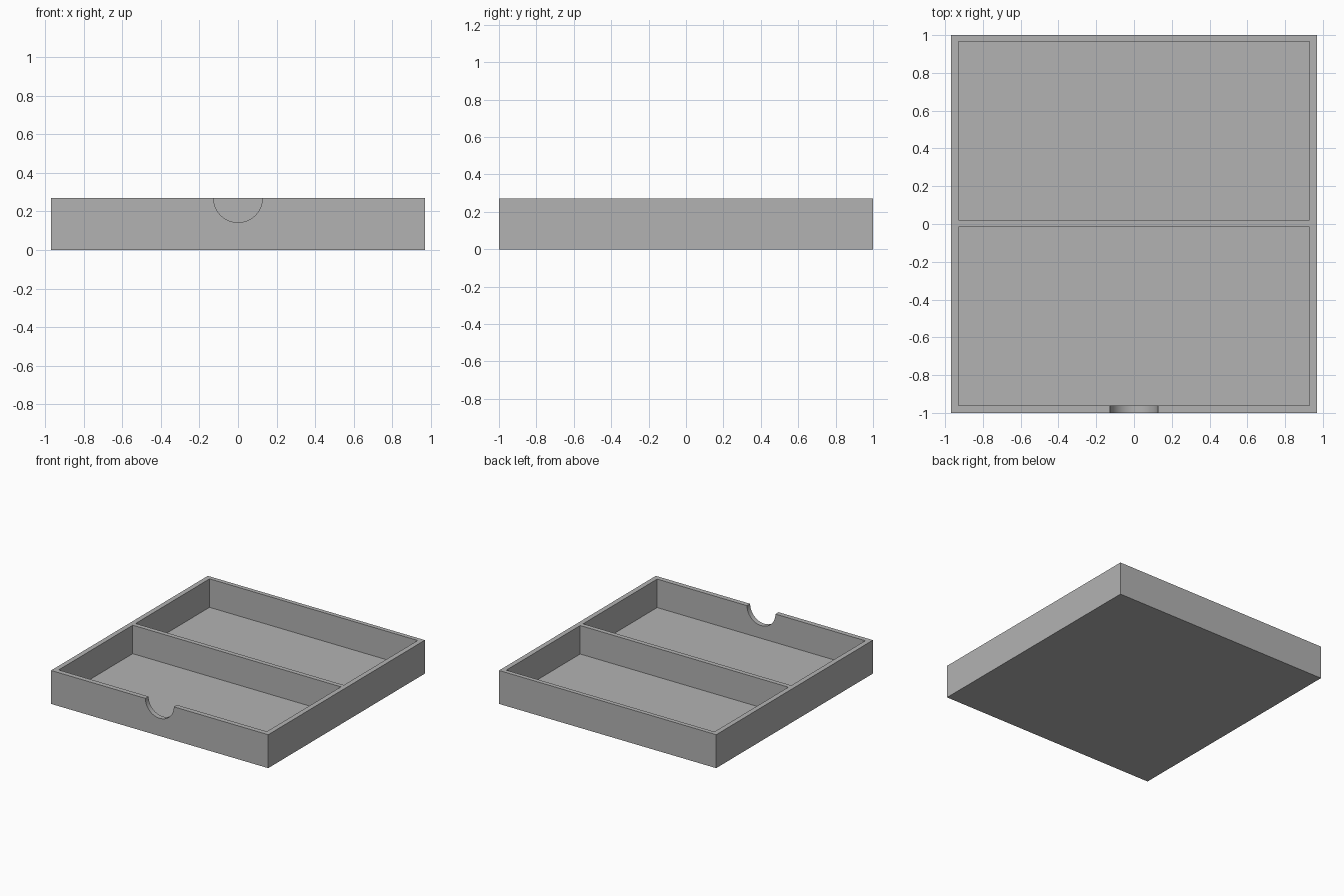
import bpy
import math

default_cube = bpy.data.objects.get("Cube")
if default_cube:
    bpy.data.objects.remove(default_cube, do_unlink=True)

HALF_X, HALF_Y, HEIGHT = 0.97, 1.0, 0.27
FLOOR = 0.04
INNER_X = 0.93
NOTCH_RADIUS = 0.127


def box(name, x, y, z):
    """Box spanning the given (low, high) ranges."""
    spans = (x, y, z)
    bpy.ops.mesh.primitive_cube_add(size=1, location=[sum(s) / 2 for s in spans])
    obj = bpy.context.object
    obj.name = name
    obj.scale = [s[1] - s[0] for s in spans]
    bpy.ops.object.transform_apply(location=True, rotation=False, scale=True)
    return obj


def cut(target, cutter):
    """Subtract the cutter and discard it."""
    cutter.hide_render = True
    mod = target.modifiers.new("cut", "BOOLEAN")
    mod.operation = "DIFFERENCE"
    mod.solver = "EXACT"
    mod.object = cutter
    bpy.ops.object.select_all(action="DESELECT")
    target.select_set(True)
    bpy.context.view_layer.objects.active = target
    bpy.ops.object.modifier_apply(modifier=mod.name)
    bpy.data.objects.remove(cutter, do_unlink=True)


# Solid tray body
tray = box("divided_tray", (-HALF_X, HALF_X), (-HALF_Y, HALF_Y), (0, HEIGHT))

# Front and back compartments, leaving a thin divider between them
for name, span in (("front_compartment", (-0.96, -0.015)),
                   ("back_compartment", (0.022, 0.965))):
    cut(tray, box(name, (-INNER_X, INNER_X), span, (FLOOR, HEIGHT + 0.2)))

# Half-round finger notch through the front wall
bpy.ops.mesh.primitive_cylinder_add(
    vertices=64, radius=NOTCH_RADIUS, depth=0.2,
    location=(0, -HALF_Y, HEIGHT), rotation=(math.pi / 2, 0, 0))
notch = bpy.context.object
notch.name = "finger_notch"
cut(tray, notch)

# Plain grey finish
grey = bpy.data.materials.new("plain_grey")
grey.use_nodes = True
colour = (0.45, 0.45, 0.45, 1)
grey.diffuse_color = colour
grey.node_tree.nodes["Principled BSDF"].inputs["Base Color"].default_value = colour
tray.data.materials.clear()
tray.data.materials.append(grey)
for face in tray.data.polygons:
    face.material_index = 0

bpy.ops.object.shade_smooth_by_angle(angle=math.radians(30))
